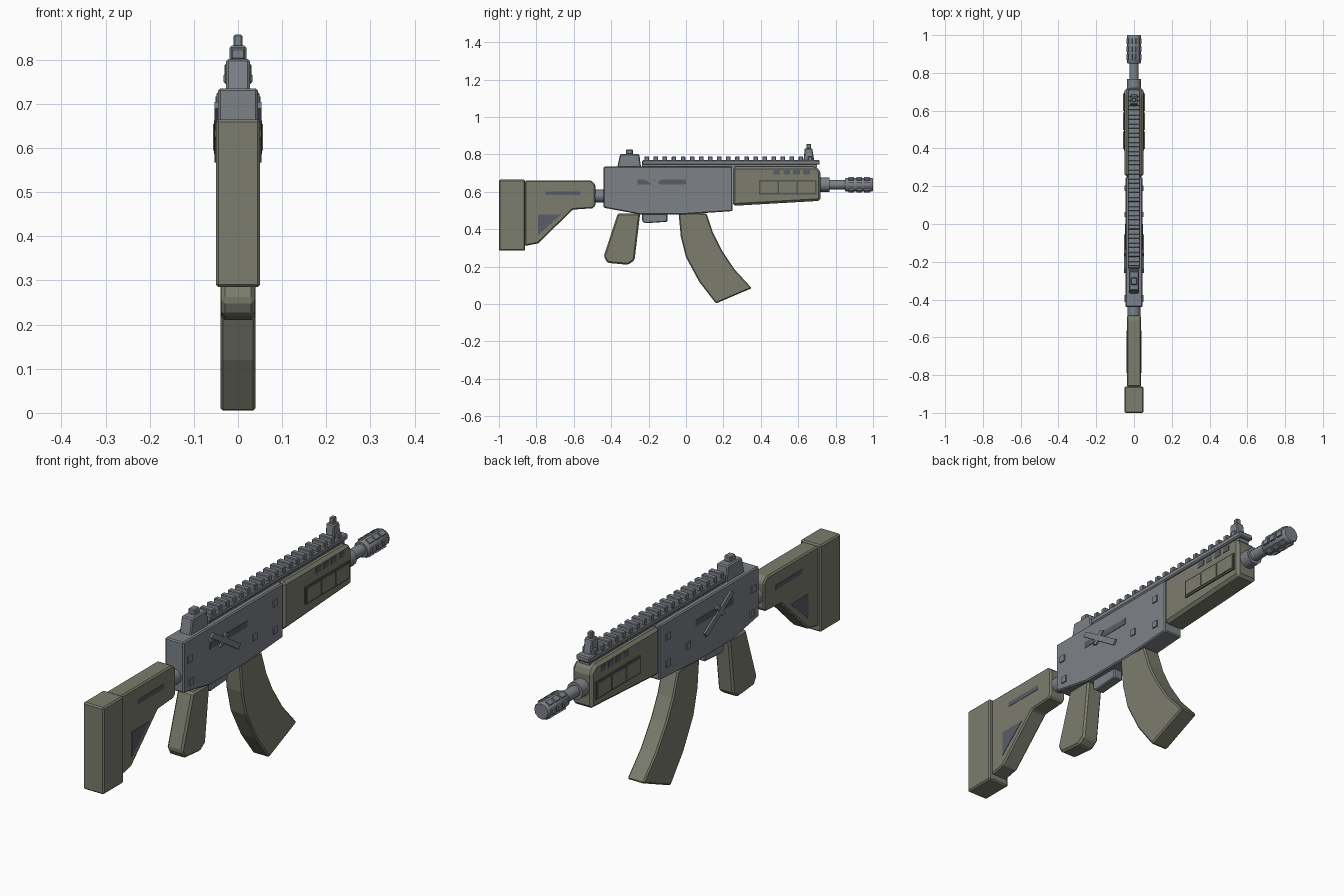
import bpy, bmesh, math
from mathutils import Matrix, Vector

cube = bpy.data.objects.get("Cube")
if cube:
    bpy.data.objects.remove(cube, do_unlink=True)


def material(name, rgb):
    m = bpy.data.materials.new(name)
    m.use_nodes = True
    m.diffuse_color = (*rgb, 1)
    m.node_tree.nodes["Principled BSDF"].inputs["Base Color"].default_value = (*rgb, 1)
    return m


OLIVE = material("olive polymer", (0.20, 0.205, 0.155))
STEEL = material("grey steel", (0.205, 0.22, 0.245))
DARK = material("dark recess", (0.10, 0.11, 0.13))
SHADE = material("dark olive", (0.09, 0.092, 0.07))


def finish(name, bm, mat, bevel=0):
    bmesh.ops.recalc_face_normals(bm, faces=bm.faces[:])
    mesh = bpy.data.meshes.new(name)
    bm.to_mesh(mesh)
    bm.free()
    mesh.materials.append(mat)
    ob = bpy.data.objects.new(name, mesh)
    bpy.context.collection.objects.link(ob)
    if bevel:
        mod = ob.modifiers.new("Bevel", 'BEVEL')
        mod.width, mod.segments = bevel, 1
        mod.limit_method, mod.angle_limit = 'ANGLE', math.radians(40)
    return ob


def profile(name, pts, x0, x1, mat, bevel=0):
    """Side outline in (y, z), extruded from x0 to x1."""
    bm = bmesh.new()
    face = bm.faces.new([bm.verts.new((x0, y, z)) for y, z in pts])
    out = bmesh.ops.extrude_face_region(bm, geom=[face])
    moved = [v for v in out["geom"] if isinstance(v, bmesh.types.BMVert)]
    bmesh.ops.translate(bm, verts=moved, vec=(x1 - x0, 0, 0))
    return finish(name, bm, mat, bevel)


def box(name, y0, y1, z0, z1, half, mat, bevel=0):
    return profile(name, [(y0, z0), (y1, z0), (y1, z1), (y0, z1)], -half, half, mat, bevel)


def plates(name, pts, x0, x1, mat):
    """The same thin plate on both sides."""
    for side, s in (("left", 1), ("right", -1)):
        profile(f"{name}_{side}", pts, s * x0, s * x1, mat)


def rect(y0, y1, z0, z1):
    return [(y0, z0), (y1, z0), (y1, z1), (y0, z1)]


def rod(name, y0, y1, z, r, mat, sides=12, bevel=0):
    bm = bmesh.new()
    bmesh.ops.create_cone(bm, cap_ends=True, segments=sides, radius1=r, radius2=r, depth=y1 - y0,
                          matrix=Matrix.Translation((0, (y0 + y1) / 2, z)) @ Matrix.Rotation(math.pi / 2, 4, 'X'))
    ob = finish(name, bm, mat, bevel)
    for p in ob.data.polygons:
        p.use_smooth = sides > 8 and len(p.vertices) == 4
    return ob


# Stock
box("butt_pad", -1, -0.86, 0.285, 0.665, 0.05, OLIVE, 0.006)
profile("stock", [(-0.862, 0.66), (-0.505, 0.66), (-0.485, 0.64), (-0.485, 0.525), (-0.5, 0.512),
                  (-0.605, 0.505), (-0.79, 0.325), (-0.862, 0.31)], -0.038, 0.038, OLIVE, 0.006)
plates("stock_triangle", [(-0.79, 0.478), (-0.668, 0.478), (-0.79, 0.37)], 0.037, 0.0395, DARK)
plates("stock_slot", rect(-0.75, -0.565, 0.582, 0.602), 0.037, 0.0395, DARK)
rod("stock_tube", -0.5, -0.43, 0.578, 0.034, STEEL)

# Receiver
profile("receiver", [(-0.44, 0.735), (0.248, 0.735), (0.248, 0.497), (0, 0.48), (-0.25, 0.48),
                     (-0.44, 0.515)], -0.045, 0.045, STEEL, 0.005)
plates("ejection_slot", rect(-0.26, 0, 0.638, 0.665), 0.044, 0.047, DARK)
plates("selector_lever", [(-0.26, 0.69), (-0.24, 0.705), (-0.055, 0.588), (-0.07, 0.567)],
       0.044, 0.053, STEEL)
plates("selector_thumb", [(-0.2, 0.625), (-0.18, 0.62), (-0.135, 0.665), (-0.155, 0.675)],
       0.044, 0.052, STEEL)
for i, (y, z) in enumerate([(-0.4, 0.65), (-0.39, 0.548), (0.19, 0.67), (0.19, 0.552), (0.05, 0.576)]):
    plates(f"receiver_pin_{i}", rect(y - 0.014, y + 0.014, z - 0.014, z + 0.014), 0.044, 0.05, STEEL)

# Grip, trigger housing and magazine
profile("grip", [(-0.365, 0.485), (-0.245, 0.485), (-0.275, 0.235), (-0.31, 0.21), (-0.42, 0.22),
                 (-0.44, 0.255)], -0.038, 0.038, OLIVE, 0.008)
profile("trigger_housing", [(-0.235, 0.485), (-0.235, 0.445), (-0.22, 0.432), (-0.1, 0.44),
                            (-0.1, 0.485)], -0.022, 0.022, STEEL, 0.004)
profile("magazine", [(-0.04, 0.49), (0.11, 0.485), (0.145, 0.38), (0.19, 0.29), (0.26, 0.185),
                     (0.352, 0.085), (0.16, 0.003), (0.07, 0.12), (0.0, 0.25), (-0.028, 0.36)],
        -0.04, 0.04, OLIVE, 0.006)

# Handguard with framed side panels and vents
profile("handguard", [(0.25, 0.735), (0.695, 0.735), (0.72, 0.71), (0.72, 0.552), (0.25, 0.525)],
        -0.049, 0.049, OLIVE, 0.012)
plates("panel_frame", rect(0.39, 0.697, 0.587, 0.663), 0.048, 0.054, SHADE)
for i in range(3):
    y = 0.398 + 0.1 * i
    plates(f"panel_cell_{i}", rect(y, y + 0.092, 0.595, 0.655), 0.053, 0.057, OLIVE)
for i in range(4):
    y = 0.467 + 0.053 * i
    plates(f"handguard_vent_{i}", rect(y, y + 0.036, 0.693, 0.717), 0.048, 0.051, DARK)

# Top rail
box("rail", -0.235, 0.715, 0.745, 0.77, 0.033, STEEL, 0.005)
box("rail_base", -0.235, 0.7, 0.73, 0.75, 0.024, STEEL)
for i in range(19):
    y = -0.222 + 0.0485 * i
    box(f"rail_tooth_{i}", y, y + 0.024, 0.765, 0.79, 0.031, STEEL, 0.003)

# Sights
profile("rear_sight", [(-0.368, 0.73), (-0.352, 0.802), (-0.25, 0.802), (-0.24, 0.73)],
        -0.027, 0.027, STEEL, 0.005)
box("rear_sight_post", -0.322, -0.284, 0.8, 0.826, 0.016, STEEL, 0.004)
profile("front_sight", [(0.628, 0.765), (0.635, 0.832), (0.675, 0.832), (0.686, 0.765)],
        -0.019, 0.019, STEEL, 0.004)
box("front_sight_post", 0.645, 0.668, 0.83, 0.857, 0.01, STEEL, 0.003)

# Barrel and muzzle
rod("barrel_collar", 0.71, 0.768, 0.638, 0.038, STEEL)
rod("barrel", 0.76, 0.86, 0.638, 0.025, STEEL)
rod("muzzle", 0.85, 1.0, 0.638, 0.036, STEEL, 12, 0.003)
for i in range(3):
    for j in range(6):
        bm = bmesh.new()
        turn = Matrix.Rotation(j * math.pi / 3, 4, 'Y')
        spot = Matrix.Translation((0, 0.884 + 0.042 * i, 0.638)) @ turn @ Matrix.Translation((0.036, 0, 0))
        bmesh.ops.create_cube(bm, size=1, matrix=spot @ Matrix.Diagonal((0.01, 0.03, 0.022, 1)))
        finish(f"muzzle_rib_{i}_{j}", bm, STEEL)
